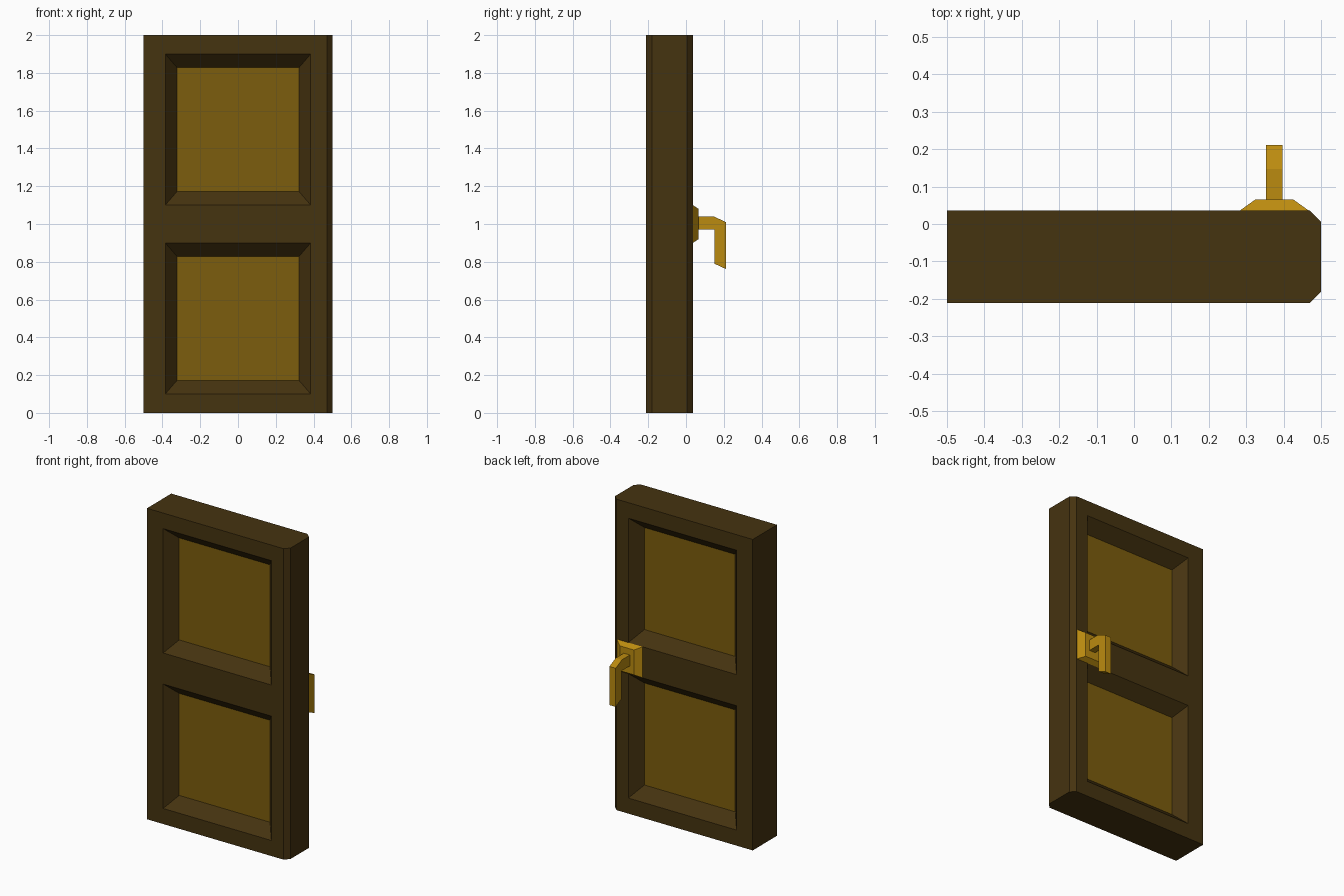
import bpy, bmesh, math
from mathutils import Vector

if "Cube" in bpy.data.objects:
    bpy.data.objects.remove(bpy.data.objects["Cube"])


def material(name, rgb):
    m = bpy.data.materials.new(name)
    m.diffuse_color = (*rgb, 1)
    m.use_nodes = True
    m.node_tree.nodes["Principled BSDF"].inputs["Base Color"].default_value = m.diffuse_color
    return m


WOOD = material("dark_wood", (0.06, 0.033, 0.005))
PANEL = material("light_wood", (0.20, 0.11, 0.004))
BRASS = material("brass", (0.50, 0.26, 0.005))


def finish(bm, name, *mats):
    bmesh.ops.recalc_face_normals(bm, faces=bm.faces)
    me = bpy.data.meshes.new(name)
    bm.to_mesh(me)
    bm.free()
    for m in mats:
        me.materials.append(m)
    ob = bpy.data.objects.new(name, me)
    bpy.context.collection.objects.link(ob)
    return ob


def prism(points, offset):
    """Extrude a closed outline along an offset vector."""
    bm = bmesh.new()
    face = bm.faces.new([bm.verts.new(p) for p in points])
    ext = bmesh.ops.extrude_face_region(bm, geom=[face], use_keep_orig=True)
    moved = [g for g in ext["geom"] if isinstance(g, bmesh.types.BMVert)]
    bmesh.ops.translate(bm, verts=moved, vec=offset)
    bmesh.ops.recalc_face_normals(bm, faces=bm.faces)
    return bm


# Door slab with chamfered opening edge
FRONT, BACK, DEPTH = -0.211, 0.036, 0.075
outline = [(-0.5, FRONT), (0.47, FRONT), (0.5, FRONT + 0.03),
           (0.5, BACK - 0.03), (0.47, BACK), (-0.5, BACK)]
bm = prism([(x, y, 0) for x, y in outline], Vector((0, 0, 2)))

# Divide the slab along the panel borders
cuts = [((x, 0, 0), (1, 0, 0)) for x in (-0.385, 0.385)]
cuts += [((0, 0, z), (0, 0, 1)) for z in (0.1, 0.9, 1.1, 1.9)]
for co, no in cuts:
    bmesh.ops.bisect_plane(bm, geom=bm.verts[:] + bm.edges[:] + bm.faces[:],
                           plane_co=co, plane_no=no)

# Sink two sloped panels into each face
for f in bm.faces[:]:
    c = f.calc_center_median()
    if abs(f.normal.y) < 0.99 or abs(c.x) > 0.01:
        continue
    zc = next((z for z in (0.5, 1.5) if abs(c.z - z) < 0.05), None)
    if zc is None:
        continue
    bmesh.ops.inset_individual(bm, faces=[f], thickness=0.06)
    y = c.y + (DEPTH if c.y < -0.1 else -DEPTH)
    for v in f.verts:
        v.co = (math.copysign(0.323, v.co.x), y,
                zc + math.copysign(0.328, v.co.z - zc))
    f.material_index = 1
finish(bm, "door_leaf", WOOD, PANEL)

# Handle plate, tapered away from the door
HX = 0.375
bm = prism([(HX + sx * 0.092, BACK, 1 + sz * 0.1)
            for sx, sz in ((-1, -1), (1, -1), (1, 1), (-1, 1))],
           Vector((0, 0.03, 0)))
for v in bm.verts:
    if v.co.y > BACK + 0.01:
        v.co.x = HX + math.copysign(0.05, v.co.x - HX)
        v.co.z = 1 + math.copysign(0.08, v.co.z - 1)
finish(bm, "handle_plate", BRASS)

# Bent lever handle
lever = [(0.06, 0.97), (0.15, 0.97), (0.15, 0.79), (0.211, 0.762),
         (0.211, 1.01), (0.147, 1.04), (0.06, 1.04)]
bm = prism([(HX - 0.022, y, z) for y, z in lever], Vector((0.044, 0, 0)))
finish(bm, "handle_lever", BRASS)
